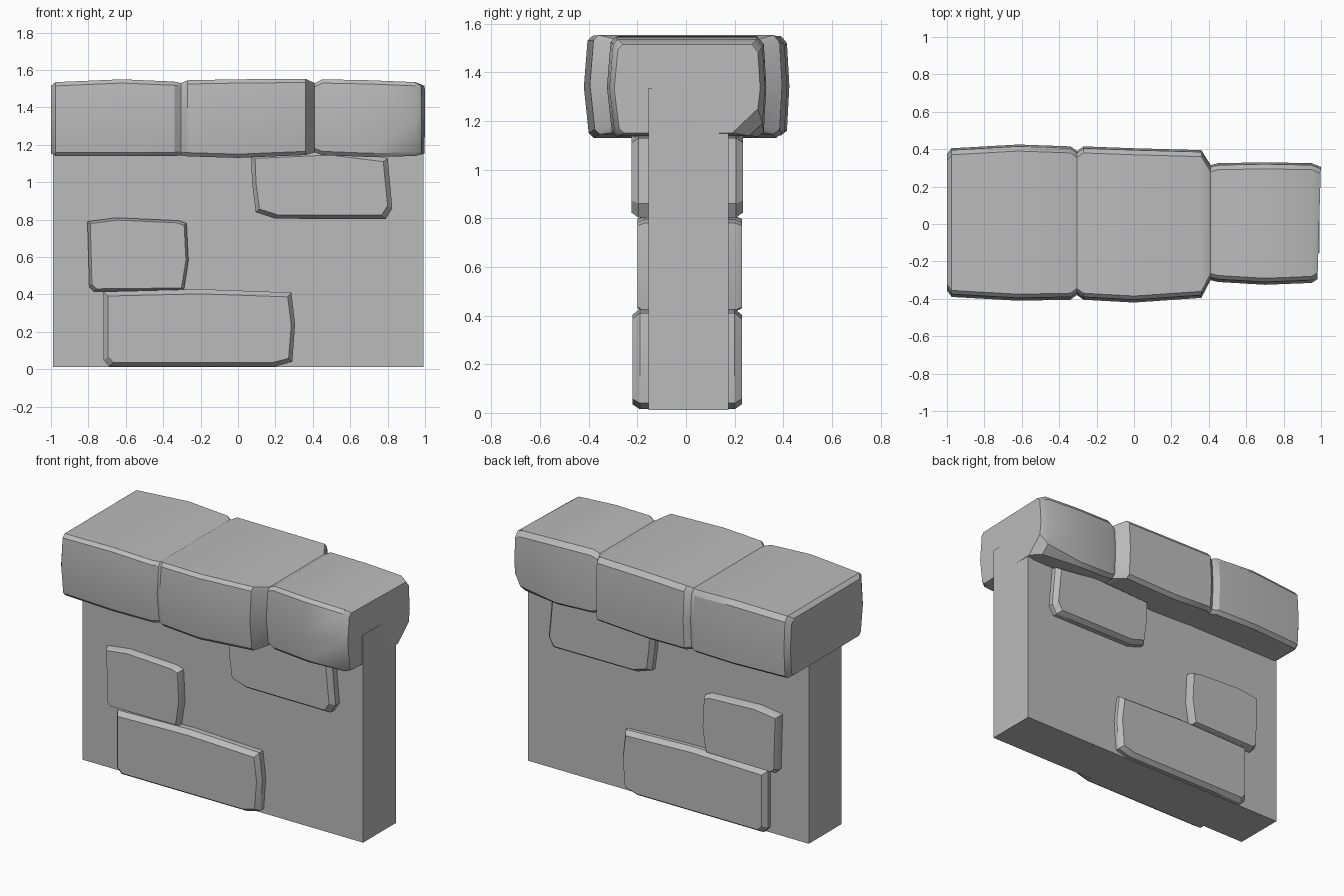
import bpy, bmesh, math

if "Cube" in bpy.data.objects:
    bpy.data.objects.remove(bpy.data.objects["Cube"], do_unlink=True)

stone = bpy.data.materials.new("grey stone")
stone.use_nodes = True
GREY = (0.5, 0.5, 0.5, 1)
stone.diffuse_color = GREY
stone.node_tree.nodes["Principled BSDF"].inputs["Base Color"].default_value = GREY


def loft(name, rings, smooth_angle=28):
    """Skin a closed solid over matching rings of points."""
    bm = bmesh.new()
    loops = [[bm.verts.new(p) for p in ring] for ring in rings]
    n = len(loops[0])
    for a, b in zip(loops, loops[1:]):
        for i in range(n):
            j = (i + 1) % n
            bm.faces.new((a[i], a[j], b[j], b[i]))
    bm.faces.new(loops[0])
    bm.faces.new(loops[-1])
    bmesh.ops.recalc_face_normals(bm, faces=bm.faces)
    mesh = bpy.data.meshes.new(name)
    bm.to_mesh(mesh)
    bm.free()
    mesh.materials.append(stone)
    obj = bpy.data.objects.new(name, mesh)
    bpy.context.collection.objects.link(obj)
    bpy.ops.object.select_all(action='DESELECT')
    obj.select_set(True)
    bpy.context.view_layer.objects.active = obj
    bpy.ops.object.shade_smooth_by_angle(angle=math.radians(smooth_angle))
    return obj


def through_stone(name, outline, front, back, inset=0.025):
    """Chipped block through the wall, showing on both faces."""
    cx = sum(p[0] for p in outline) / len(outline)
    cz = sum(p[1] for p in outline) / len(outline)
    rx = max(abs(p[0] - cx) for p in outline)
    rz = max(abs(p[1] - cz) for p in outline)

    def ring(y, d):
        return [(cx + (x - cx) * (1 - d / rx), y, cz + (z - cz) * (1 - d / rz))
                for x, z in outline]
    loft(name, [ring(front, inset), ring(front + 0.03, 0),
                ring(back - 0.03, 0), ring(back, inset)])


def cap_ring(x, front, back, bottom, top, cut=0.02, skew=0.0):
    """Cross-section of the capping course with slightly bulging sides."""
    c, mid = 0.02, (bottom + top) / 2
    pts = [(front + 0.04, bottom), (front + 0.02, bottom + c), (front, mid),
           (front + 0.015, top - c), (front + 0.035, top),
           (back - 0.035, top), (back - 0.01, top - c * 1.5), (back, mid),
           (back - 0.01, bottom + cut), (back - cut - 0.015, bottom)]
    return [(x + skew * y, y, z) for y, z in pts]


# Plain wall slab
loft("wall", [[(x, -0.155, 0.012), (x, 0.175, 0.012), (x, 0.175, 1.335), (x, -0.155, 1.335)]
              for x in (-0.99, 0.992)])

# Stones set through the wall
through_stone("lower_stone", [(-0.72, 0.05), (-0.69, 0.015), (0.2, 0.015), (0.29, 0.04),
                              (0.305, 0.24), (0.285, 0.41), (-0.2, 0.428), (-0.72, 0.415)],
              -0.22, 0.23)
through_stone("middle_stone", [(-0.795, 0.44), (-0.77, 0.415), (-0.29, 0.42), (-0.265, 0.58),
                               (-0.275, 0.78), (-0.32, 0.795), (-0.65, 0.81), (-0.805, 0.79)],
              -0.2, 0.23, 0.015)
through_stone("upper_stone", [(0.075, 1.0), (0.095, 0.84), (0.2, 0.805), (0.79, 0.803),
                              (0.825, 0.86), (0.8, 1.13), (0.5, 1.17), (0.07, 1.15)],
              -0.225, 0.235)

# Capping course of three fused blocks, pinched at the joints
loft("capping_stones", [
    cap_ring(-1.0, -0.355, 0.375, 1.155, 1.515),
    cap_ring(-0.975, -0.39, 0.405, 1.14, 1.535),
    cap_ring(-0.62, -0.41, 0.425, 1.14, 1.55),
    cap_ring(-0.34, -0.405, 0.415, 1.14, 1.538),
    cap_ring(-0.305, -0.38, 0.39, 1.143, 1.53),
    cap_ring(-0.27, -0.405, 0.415, 1.138, 1.545),
    cap_ring(0.0, -0.42, 0.405, 1.13, 1.55),
    cap_ring(0.36, -0.395, 0.395, 1.145, 1.553),
    cap_ring(0.41, -0.3, 0.315, 1.16, 1.53),
    cap_ring(0.45, -0.31, 0.325, 1.145, 1.55),
    cap_ring(0.7, -0.325, 0.33, 1.135, 1.545),
    cap_ring(0.95, -0.315, 0.325, 1.14, 1.535, 0.05),
    cap_ring(0.99, -0.295, 0.305, 1.15, 1.515, 0.1, 0.03)], 32)
